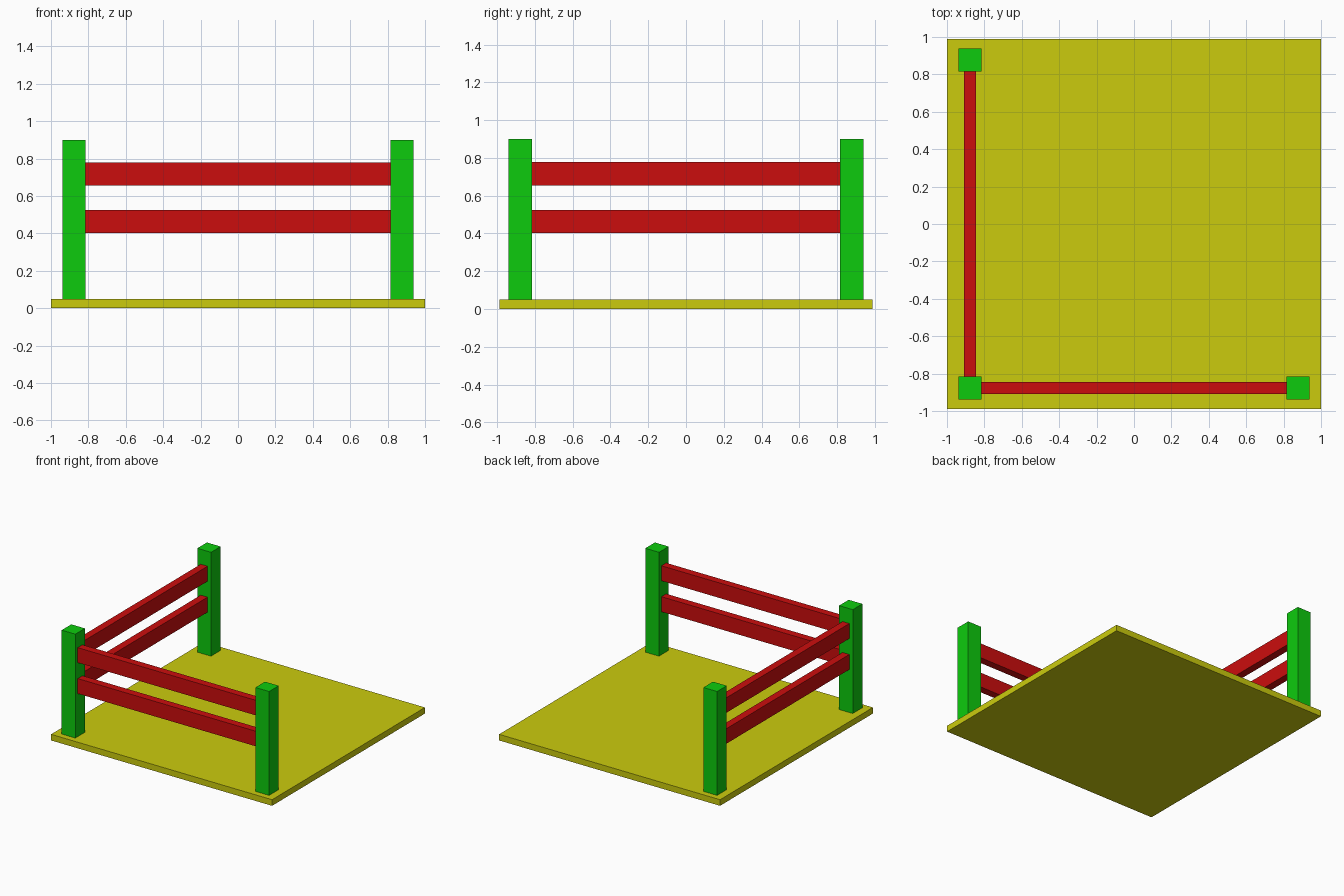
import bpy

cube = bpy.data.objects.get("Cube")
if cube:
    bpy.data.objects.remove(cube, do_unlink=True)


def material(name, r, g, b):
    mat = bpy.data.materials.new(name)
    mat.use_nodes = True
    mat.diffuse_color = (r, g, b, 1)
    mat.node_tree.nodes["Principled BSDF"].inputs["Base Color"].default_value = (r, g, b, 1)
    return mat


def box(name, low, high, mat):
    """Box spanning two opposite corners."""
    centre = [(a + b) / 2 for a, b in zip(low, high)]
    bpy.ops.mesh.primitive_cube_add(size=1, location=centre)
    obj = bpy.context.object
    obj.name = name
    obj.scale = [b - a for a, b in zip(low, high)]
    bpy.ops.object.transform_apply(location=False, rotation=False, scale=True)
    obj.data.materials.append(mat)
    return obj


yellow = material("yellow", 0.6, 0.6, 0.004)
green = material("green", 0.004, 0.6, 0.004)
red = material("red", 0.6, 0.004, 0.004)

BASE_TOP = 0.05
POST_TOP = 0.9
POST = 0.877          # post centre distance from the middle
HALF_POST = 0.062
HALF_RAIL = 0.031
RAIL_HEIGHT = 0.123

# Ground plate
box("base_plate", (-1, -0.988, 0), (1, 0.988, BASE_TOP), yellow)

# Three corner posts
posts = {"front_right_post": (-POST, -POST),
         "front_left_post": (POST, -POST),
         "back_right_post": (-POST, POST)}
for name, (x, y) in posts.items():
    box(name, (x - HALF_POST, y - HALF_POST, BASE_TOP),
        (x + HALF_POST, y + HALF_POST, POST_TOP), green)

# Two rails along the front and two along the right side
inner = POST - HALF_POST
for level, z in (("lower", 0.402), ("upper", 0.655)):
    top = z + RAIL_HEIGHT
    box(f"front_{level}_rail", (-inner, -POST - HALF_RAIL, z),
        (inner, -POST + HALF_RAIL, top), red)
    box(f"right_{level}_rail", (-POST - HALF_RAIL, -inner, z),
        (-POST + HALF_RAIL, inner, top), red)
